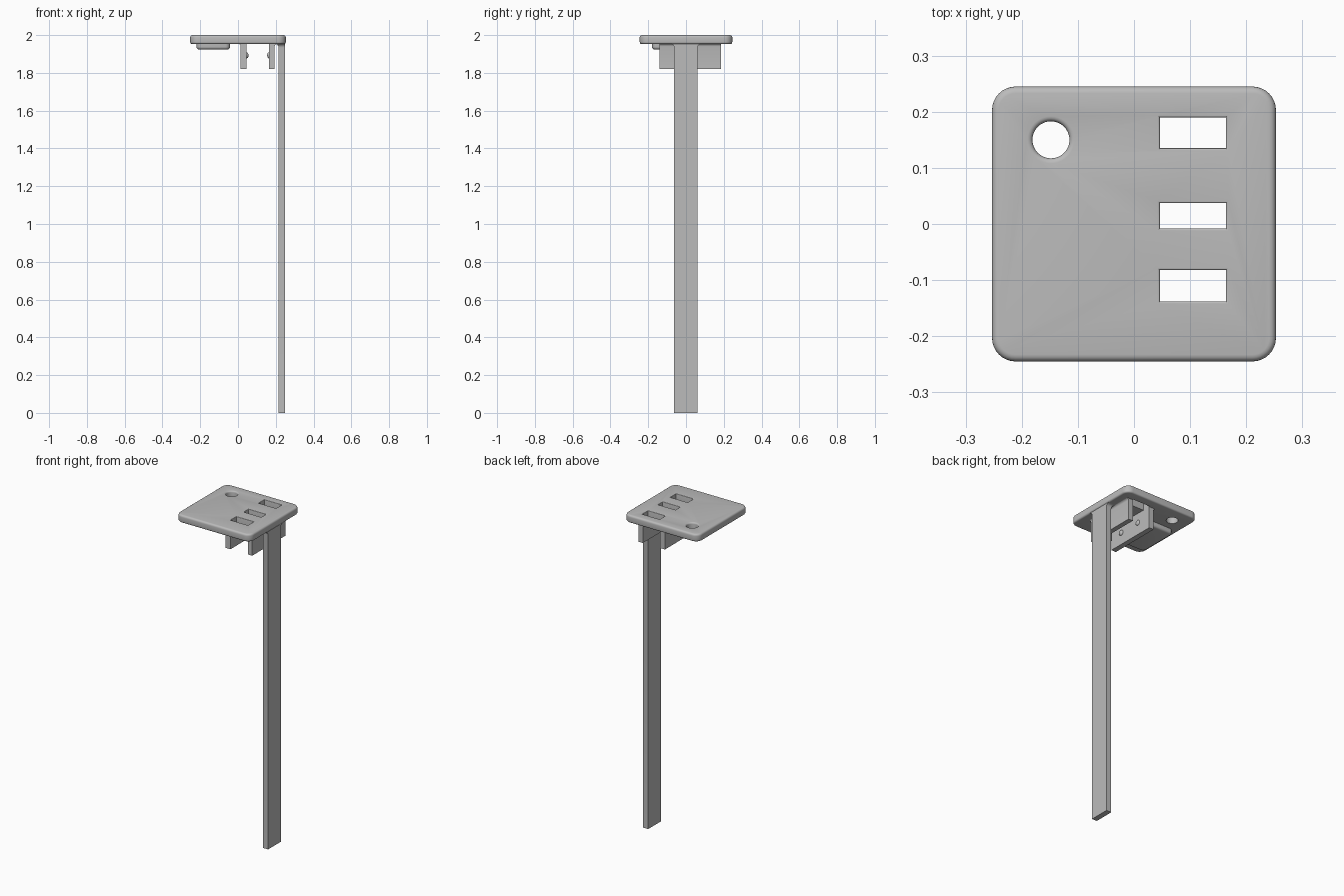
import bpy, bmesh, math

cube = bpy.data.objects.get("Cube")
if cube:
    bpy.data.objects.remove(cube, do_unlink=True)

grey = bpy.data.materials.new("light grey")
grey.use_nodes = True
grey.diffuse_color = (0.5, 0.5, 0.5, 1)
grey.node_tree.nodes["Principled BSDF"].inputs["Base Color"].default_value = (0.5, 0.5, 0.5, 1)

TOP, UNDER = 2.0, 1.953
ALL = (1, 1, 1, 1)


def outline(box, r, steps):
    """Rounded rectangle, counter-clockwise."""
    x0, x1, y0, y1 = box
    if r <= 0:
        return [(x1, y1), (x0, y1), (x0, y0), (x1, y0)]
    centres = [(x1 - r, y1 - r), (x0 + r, y1 - r), (x0 + r, y0 + r), (x1 - r, y0 + r)]
    pts = []
    for q, (cx, cy) in enumerate(centres):
        for i in range(steps + 1):
            a = math.pi / 2 * (q + i / steps)
            pts.append((cx + r * math.cos(a), cy + r * math.sin(a)))
    return pts


def finish(name, bm):
    mesh = bpy.data.meshes.new(name)
    bm.to_mesh(mesh)
    bm.free()
    mesh.materials.append(grey)
    ob = bpy.data.objects.new(name, mesh)
    bpy.context.collection.objects.link(ob)
    return ob


def loft(name, box, sections, r=0, steps=8, sides=ALL):
    """Stack outlines upward; each section is (height, outward growth)."""
    bm = bmesh.new()
    rings = []
    for z, g in sections:
        x0, x1, y0, y1 = box
        grown = (x0 - g * sides[0], x1 + g * sides[1], y0 - g * sides[2], y1 + g * sides[3])
        pts = outline(grown, r + g if r else 0, steps)
        rings.append([bm.verts.new((x, y, z)) for x, y in pts])
    for low, high in zip(rings, rings[1:]):
        for i in range(len(low)):
            j = (i + 1) % len(low)
            bm.faces.new((low[i], low[j], high[j], high[i]))
    bm.faces.new(rings[0][::-1])
    bm.faces.new(rings[-1])
    bmesh.ops.remove_doubles(bm, verts=bm.verts, dist=1e-6)
    return finish(name, bm)


def quarter(n=4):
    return [math.pi / 2 * i / n for i in range(n + 1)]


def round_low(z, r):
    return [(z + r - r * math.cos(a), r * math.sin(a) - r) for a in quarter()]


def round_high(z, r):
    return [(z - r + r * math.sin(a), r * math.cos(a) - r) for a in quarter()]


def flare(z, r):
    return [(z - r + r * math.sin(a), r - r * math.cos(a)) for a in quarter()]


def smooth(ob):
    bpy.ops.object.select_all(action="DESELECT")
    ob.select_set(True)
    bpy.context.view_layer.objects.active = ob
    bpy.ops.object.shade_smooth_by_angle(angle=math.radians(35))


# Top plate with softened rims
plate = loft("top_plate", (-0.253, 0.253, -0.245, 0.245),
             round_low(UNDER, 0.01) + round_high(TOP, 0.012), r=0.042)

# Round cable hole and three slots, each with an eased upper rim
cutters = [loft("hole_cutter", (-0.181, -0.115, 0.117, 0.183),
                [(1.9, 0)] + flare(TOP, 0.009) + [(2.05, 0.009)], r=0.033, steps=10)]
for y0, y1 in ((-0.138, -0.082), (-0.008, 0.037), (0.135, 0.19)):
    cutters.append(loft("slot_cutter", (0.046, 0.164, y0, y1),
                        [(1.9, 0)] + flare(TOP, 0.004) + [(2.05, 0.004)]))
bpy.context.view_layer.objects.active = plate
for cutter in cutters:
    cutter.hide_render = True
    mod = plate.modifiers.new("cut", "BOOLEAN")
    mod.operation = "DIFFERENCE"
    mod.solver = "EXACT"
    mod.object = cutter
    bpy.ops.object.modifier_apply(modifier=mod.name)
    bpy.data.objects.remove(cutter, do_unlink=True)
smooth(plate)

# Long flat post, flaring into the plate
smooth(loft("post", (0.215, 0.249, -0.063, 0.061),
            [(0, 0)] + flare(UNDER + 0.001, 0.02), sides=(1, 0, 1, 1)))

# Two retaining walls beside the slots, filleted on their outer faces
for side, x0, x1, sides in (("right", 0.014, 0.046, (1, 0, 0, 0)),
                            ("left", 0.164, 0.194, (0, 1, 0, 0))):
    smooth(loft(side + "_wall", (x0, x1, -0.139, 0.185),
                [(1.82, 0)] + flare(UNDER + 0.001, 0.014), sides=sides))

# Snap bumps on the inner faces of the walls
for side, x in (("right", 0.046), ("left", 0.164)):
    for end, y in (("front", -0.055), ("back", 0.088)):
        bm = bmesh.new()
        bmesh.ops.create_uvsphere(bm, u_segments=16, v_segments=10, radius=0.016)
        bmesh.ops.scale(bm, vec=(0.6, 1, 1), verts=bm.verts)
        bmesh.ops.translate(bm, vec=(x, y, 1.893), verts=bm.verts)
        smooth(finish(f"{side}_{end}_bump", bm))

# Shallow pad under the plate
smooth(loft("under_pad", (-0.22, -0.042, -0.18, 0.075),
            round_low(1.924, 0.014) + [(UNDER + 0.005, 0)], r=0.025))
